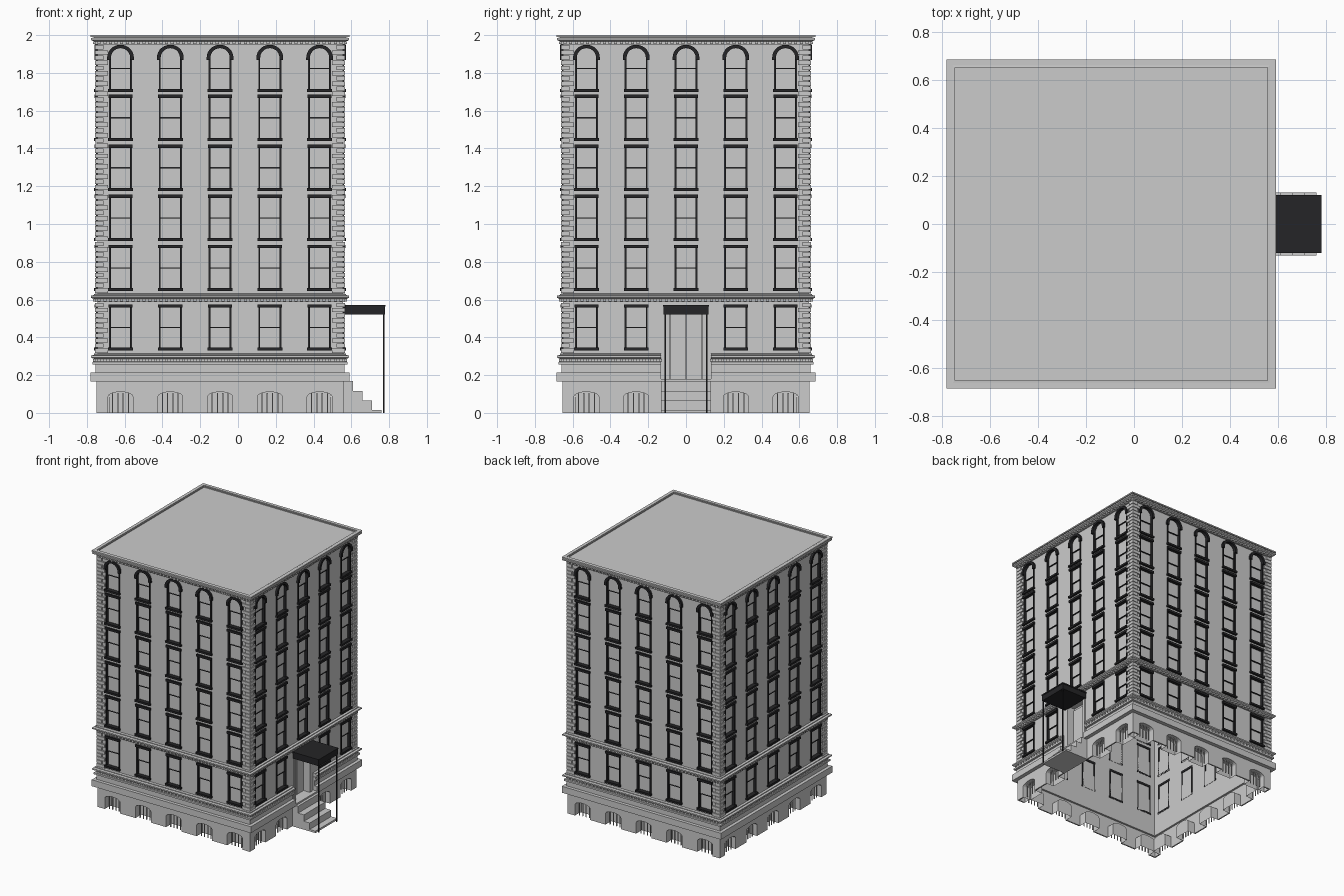
import bpy, bmesh, math
from mathutils import Matrix, Vector

if "Cube" in bpy.data.objects:
    bpy.data.objects.remove(bpy.data.objects["Cube"])

CX = -0.095                                   # centre of the square tower
COLS = [i * 0.2635 for i in range(-2, 3)]     # window columns
ROWS = [0.33, 0.645, 0.91, 1.175, 1.44]       # sills of square-headed windows
WH, ARCH_SILL, ARCH_Z = 0.245, 1.70, 1.88
W = 0.65                                      # half width of the walls
parts = {}
M = Matrix()


def bm_of(name):
    return parts.setdefault(name, bmesh.new()) if name not in parts else parts[name]


def P(u, d, z):
    """Facade coordinates: along the wall, distance out from the centre, height."""
    return M @ Vector((u, -d, z))


def rect(u0, u1, z0, z1):
    return [(u0, z0), (u1, z0), (u1, z1), (u0, z1)]


def arc(c, z, rx, rz, n):
    return [(c + rx * math.cos(math.pi * i / n), z + rz * math.sin(math.pi * i / n))
            for i in range(n + 1)]


def prism(name, pts, d0, d1):
    bm = bm_of(name)
    a = [bm.verts.new(P(u, d0, z)) for u, z in pts]
    b = [bm.verts.new(P(u, d1, z)) for u, z in pts]
    bm.faces.new(a)
    bm.faces.new(b[::-1])
    for i in range(len(a)):
        j = (i + 1) % len(a)
        bm.faces.new((a[i], b[i], b[j], a[j]))


def box(name, u0, u1, d0, d1, z0, z1):
    prism(name, rect(u0, u1, z0, z1), d0, d1)


def pierced_wall(name, loops, d0, d1):
    """Slab with an outline (first loop) and holes (the others)."""
    bm = bm_of(name)
    normal = P(0, 1, 0) - P(0, 0, 0)
    layers = []
    for d in (d0, d1):
        edges, rings = [], []
        for loop in loops:
            v = [bm.verts.new(P(u, d, z)) for u, z in loop]
            edges += [bm.edges.new((v[i - 1], v[i])) for i in range(len(v))]
            rings.append(v)
        bmesh.ops.triangle_fill(bm, edges=edges, use_beauty=True, normal=normal)
        layers.append(rings)
    for a, b in zip(*layers):
        for i in range(len(a)):
            bm.faces.new((a[i - 1], a[i], b[i], b[i - 1]))


def moulding(name, profile, gap=0.0):
    """Mitred moulding along one side, optionally broken in the middle."""
    bm = bm_of(name)
    for s in ((-1, 1) if gap else (0,)):
        ends = []
        for d, z in profile:
            u0, u1 = (-d, d) if s == 0 else (s * gap, s * d)
            ends.append((bm.verts.new(P(u0, d, z)), bm.verts.new(P(u1, d, z))))
        for (a, b), (c, e) in zip(ends, ends[1:]):
            bm.faces.new((a, b, e, c))
        if s:
            bm.faces.new([p[0] for p in ends])


def cornice(z, gap=0.0):
    moulding("cornices", [(W, z - .016), (.662, z - .016), (.662, z), (.674, z + .003), (.683, z + .008),
                          (.683, z + .018), (.668, z + .022), (.668, z + .028), (W, z + .03)], gap)
    n = 44
    for i in range(n):
        u = -.655 + 1.31 * (i + .5) / n
        if abs(u) > gap:
            box("dentils", u - .008, u + .008, .655, .673, z - .013, z + .001)


def sashes(c, z0, z1, half):
    zm = z0 + (WH / 2)
    box("window_panes", c - half, c + half, .632, .640, zm, z1)
    box("window_panes", c - half, c + half, .628, .634, z0, zm)
    box("window_frames", c - half, c + half, .634, .643, zm - .003, zm + .003)
    box("window_frames", c - .066, c + .066, .628, .667, z0, z0 + .015)


def window(c, z):
    sashes(c, z, z + WH, .055)
    for s in (-1, 1):
        u = sorted((c + s * .051, c + s * .061))
        box("window_frames", *u, .628, .656, z + .015, z + WH - .018)
    box("window_frames", c - .064, c + .064, .628, .664, z + WH - .018, z + WH)


def arched_window(c):
    sashes(c, ARCH_SILL, 1.93, .053)
    for s in (-1, 1):
        u = sorted((c + s * .051, c + s * .061))
        box("window_frames", *u, .628, .656, ARCH_SILL + .015, ARCH_Z)
        u = sorted((c + s * .051, c + s * .071))
        box("window_frames", *u, .645, .666, ARCH_Z - .012, ARCH_Z)
    hood = arc(c, ARCH_Z, .071, .069, 14) + arc(c, ARCH_Z, .051, .051, 14)[::-1]
    prism("window_frames", hood, .628, .666)


def basement_window(c):
    head = arc(c, .085, .066, .026, 10)
    outline = [(c + .066, 0)] + head + [(c - .066, 0)]
    bm = bm_of("basement_alcoves")
    a = [bm.verts.new(P(u, .655, z)) for u, z in outline]
    b = [bm.verts.new(P(u, .585, z)) for u, z in outline]
    for i in range(len(a) - 1):
        bm.faces.new((a[i], a[i + 1], b[i + 1], b[i]))
    bm.faces.new(b)
    for k in (-1.5, -.5, .5, 1.5):
        u = c + k * .028
        box("basement_bars", u - .003, u + .003, .628, .634, 0, .106)


def quoins(z0, z1):
    n = round((z1 - z0) / .0275)
    h = (z1 - z0) / n
    for i in range(n):
        for s in (-1, 1):
            w = .058 if (i % 2 == 0) else .034
            u = sorted((s * (W - w), s * .661))
            box("quoins", *u, .64, .661, z0 + i * h + .002, z0 + (i + 1) * h - .002)


for side in range(4):
    M = Matrix.Translation((CX, 0, 0)) @ Matrix.Rotation(side * math.pi / 2, 4, 'Z')
    entrance = side == 1
    gap = .132 if entrance else 0.0

    # basement wall with arched alcoves
    outline = [(-.655, 0)]
    for c in COLS:
        if not (entrance and abs(c) < .1):
            outline += [(c - .066, 0)] + arc(c, .085, .066, .026, 10)[::-1] + [(c + .066, 0)]
            basement_window(c)
    pierced_wall("basement_walls", [outline + [(.655, 0), (.655, .166), (-.655, .166)]], .645, .655)

    # upper wall with windows
    holes = []
    for c in COLS:
        for z in ROWS:
            if entrance and abs(c) < .1 and z < .5:
                holes.append(rect(-.108, .108, .18, .54))
                continue
            holes.append(rect(c - .055, c + .055, z + .005, z + WH - .005))
            window(c, z)
        holes.append([(c - .055, ARCH_SILL + .005), (c + .055, ARCH_SILL + .005)]
                     + arc(c, ARCH_Z, .055, .055, 14))
        arched_window(c)
    pierced_wall("walls", [rect(-W, W, .166, 1.975)] + holes, .63, W)

    # string courses, cornices and corner blocks
    moulding("base_course", [(W, .165), (.685, .165), (.685, .215), (.66, .215), (.66, .255),
                             (.675, .257), (.675, .27), (W, .275)], gap)
    cornice(.285, gap)
    cornice(.602)
    cornice(1.966)
    moulding("parapet", [(.668, 1.99), (.685, 1.99), (.685, 2.0), (.66, 2.0), (.66, 1.982)])
    quoins(.316, .585)
    quoins(.634, 1.949)

# roof deck
M = Matrix.Translation((CX, 0, 0))
box("roof", -.66, .66, -.66, .66, 1.978, 1.984)

# entrance: doors, stairs, canopy and posts
M = Matrix.Translation((CX, 0, 0)) @ Matrix.Rotation(math.pi / 2, 4, 'Z')
box("door_recess", -.112, .112, .585, .59, .175, .545)
box("door_recess", -.112, .112, .585, .65, .172, .18)
box("door_recess", -.112, .112, .585, .65, .54, .545)
for s in (-1, 1):
    box("door_recess", *sorted((s * .108, s * .112)), .585, .65, .18, .54)
    box("door_frame", *sorted((s * .085, s * .108)), .59, .655, .18, .54)
    box("doors", *sorted((s * .002, s * .083)), .59, .60, .18, .52)
for d, z0, z1 in ((.855, 0, .015), (.805, .015, .065), (.755, .065, .115), (.705, .115, .168)):
    box("stairs", -.132, .132, .655, d, z0, z1)
box("stairs", -.132, .132, .65, .685, .168, .18)
box("canopy", -.118, .118, .65, .872, .52, .562)
box("canopy", -.121, .121, .65, .875, .562, .572)
for s in (-1, 1):
    box("canopy_posts", s * .11 - .004, s * .11 + .004, .863, .871, 0, .52)

# turn every part into an object
dark = bpy.data.materials.new("dark_metal")
dark.diffuse_color = (.018, .018, .02, 1)
dark.use_nodes = True
dark.node_tree.nodes["Principled BSDF"].inputs["Base Color"].default_value = dark.diffuse_color
for name, bm in parts.items():
    bmesh.ops.recalc_face_normals(bm, faces=bm.faces)
    mesh = bpy.data.meshes.new(name)
    bm.to_mesh(mesh)
    bm.free()
    if name in ("window_frames", "canopy", "canopy_posts"):
        mesh.materials.append(dark)
    bpy.context.collection.objects.link(bpy.data.objects.new(name, mesh))
